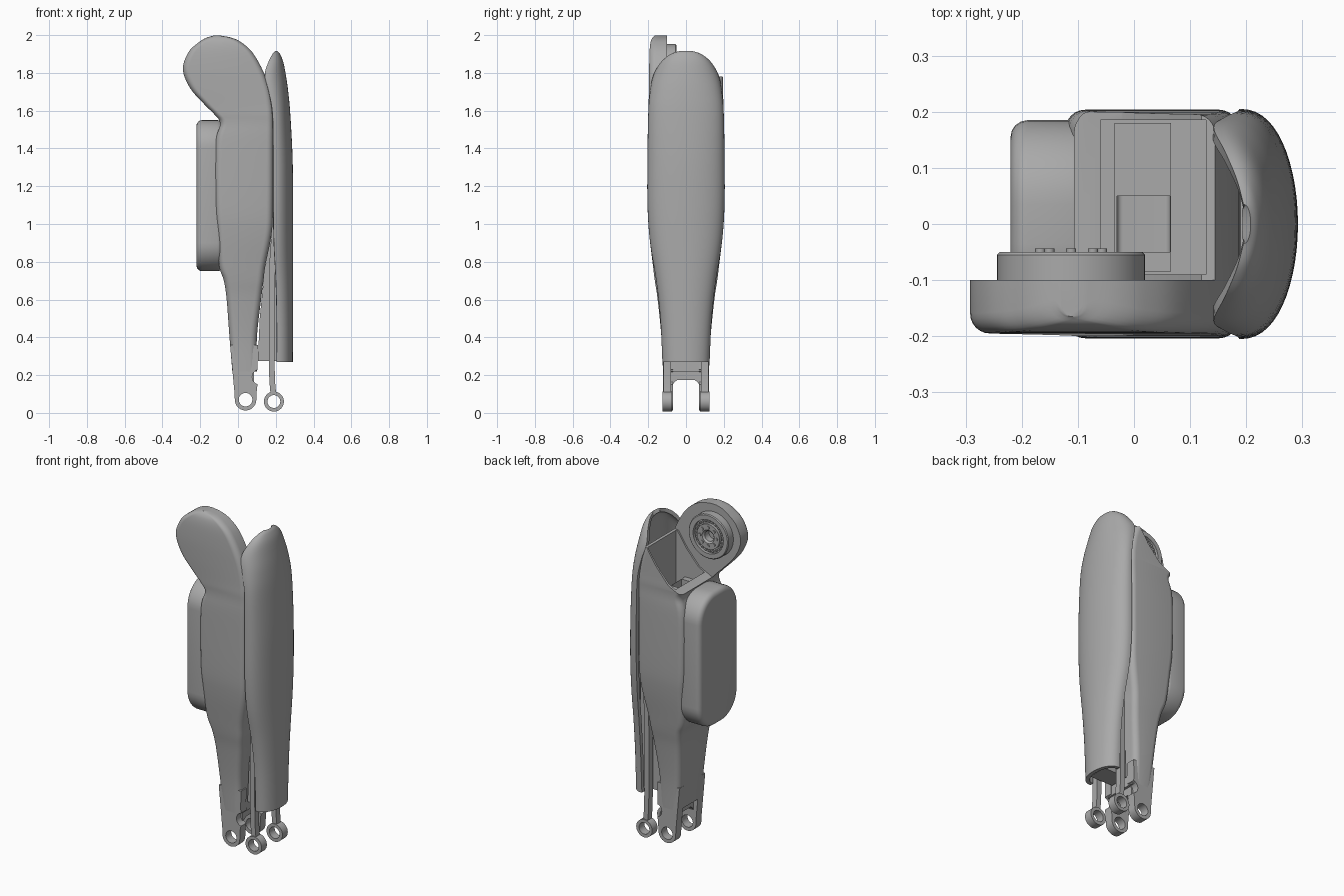
import bpy, bmesh, math
from mathutils import Vector

cube = bpy.data.objects.get("Cube")
if cube:
    bpy.data.objects.remove(cube, do_unlink=True)

grey = bpy.data.materials.new("satin grey")
grey.use_nodes = True
GREY = (0.4, 0.4, 0.4, 1)
grey.diffuse_color = GREY
grey.node_tree.nodes["Principled BSDF"].inputs["Base Color"].default_value = GREY


def activate(obj):
    bpy.ops.object.select_all(action='DESELECT')
    obj.select_set(True)
    bpy.context.view_layer.objects.active = obj


def finish(name, bm):
    bmesh.ops.recalc_face_normals(bm, faces=bm.faces)
    mesh = bpy.data.meshes.new(name)
    bm.to_mesh(mesh)
    bm.free()
    obj = bpy.data.objects.new(name, mesh)
    bpy.context.collection.objects.link(obj)
    mesh.materials.append(grey)
    return obj


def smooth(obj, angle=35):
    activate(obj)
    bpy.ops.object.shade_smooth_by_angle(angle=math.radians(angle))


def modify(obj, kind, **settings):
    mod = obj.modifiers.new(kind.title(), kind)
    for key, value in settings.items():
        setattr(mod, key, value)
    activate(obj)
    bpy.ops.object.modifier_apply(modifier=mod.name)


def cut(obj, cutter):
    modify(obj, 'BOOLEAN', operation='DIFFERENCE', solver='EXACT', object=cutter)
    bpy.data.objects.remove(cutter, do_unlink=True)


def prism(name, points, a, b, axis='y'):
    """Extrude an outline (x,z) along y, or (y,z) along x."""
    bm = bmesh.new()
    place = (lambda p, d: (p[0], d, p[1])) if axis == 'y' else (lambda p, d: (d, p[0], p[1]))
    near, far = [[bm.verts.new(place(p, d)) for p in points] for d in (a, b)]
    bm.faces.new(near)
    bm.faces.new(far)
    for i in range(len(points)):
        j = (i + 1) % len(points)
        bm.faces.new((near[i], near[j], far[j], far[i]))
    return finish(name, bm)


def box(name, x, y, z):
    return prism(name, [(x[0], z[0]), (x[1], z[0]), (x[1], z[1]), (x[0], z[1])], *y)


def arc(cx, cz, r, start=0, end=360, n=32):
    steps = [math.radians(start + (end - start) * i / n) for i in range(n + (end - start < 360))]
    return [(cx + r * math.cos(t), cz + r * math.sin(t)) for t in steps]


def rounded(x0, x1, y0, y1, r, n=6):
    r = min(r, (x1 - x0) * 0.48, (y1 - y0) * 0.48)
    corners = ((x1 - r, y1 - r), (x0 + r, y1 - r), (x0 + r, y0 + r), (x1 - r, y0 + r))
    return [p for k, (cx, cy) in enumerate(corners)
            for p in arc(cx, cy, r, 90 * k, 90 * k + 90, n)]


def spline(rows, steps=5):
    """Smooth rows of numbers by Catmull-Rom interpolation."""
    rows = [Vector(r) for r in rows]
    out = []
    for i in range(len(rows) - 1):
        a, b, c, d = rows[max(i - 1, 0)], rows[i], rows[i + 1], rows[min(i + 2, len(rows) - 1)]
        for s in range(steps):
            t = s / steps
            out.append(b + (c - a) * (t / 2) + (a * 2 - b * 5 + c * 4 - d) * (t * t / 2)
                       + (b * 3 - a - c * 3 + d) * (t ** 3 / 2))
    return out + [rows[-1]]


def loft(name, rings, closed=True):
    bm = bmesh.new()
    grid = [[bm.verts.new(p) for p in ring] for ring in rings]
    count = len(grid[0])
    for low, high in zip(grid, grid[1:]):
        for i in range(count if closed else count - 1):
            j = (i + 1) % count
            bm.faces.new((low[i], low[j], high[j], high[i]))
    if closed:
        bm.faces.new(grid[0])
        bm.faces.new(grid[-1])
    return finish(name, bm)


# Shin housing: height, left edge, right edge, half depth
HOUSING = [(.22, -.03, .10, .122), (.4, -.045, .10, .13), (.6, -.06, .122, .15),
           (.7, -.075, .135, .165), (.78, -.10, .145, .175), (.95, -.11, .178, .195),
           (1.1, -.12, .185, .203), (1.42, -.12, .187, .203), (1.53, -.095, .188, .2),
           (1.58, -.125, .187, .2), (1.63, -.175, .183, .198), (1.72, -.254, .166, .196),
           (1.82, -.292, .128, .195), (1.91, -.262, .075, .193), (1.96, -.21, .02, .188),
           (1.985, -.17, -.03, .178), (1.997, -.13, -.09, .165)]
rings = [[(x, y, z) for x, y in rounded(x0, x1, -w, w, .035)]
         for z, x0, x1, w in spline(HOUSING)]
housing = loft("shin_housing", rings)
# Open the knee side behind the front lobe, then hollow the top
slope = [(-.6, 1.56), (-.1, 1.56), (-.02, 1.6), (.06, 1.69), (.12, 1.78), (.4, 1.81),
         (.4, 2.3), (-.6, 2.3)]
cut(housing, prism("knee_cutter", slope, -.1, .4))
cut(housing, prism("cavity_cutter", [(-.06, 1.32), (.128, 1.32), (.128, 2.3), (-.06, 2.3)], -.09, .185))
smooth(housing)

# Motor pod with a flat rounded face
pod = prism("motor_pod", rounded(-.185, .185, .75, 1.55, .15, 10), -.22, -.08, 'x')
modify(pod, 'BEVEL', width=.03, segments=4, limit_method='ANGLE', angle_limit=math.radians(50))
smooth(pod)

# Mechanism inside the cavity
block = box("cavity_block", (-.035, .066), (-.085, .18), (1.3, 1.52))
cut(block, prism("pocket_cutter", rounded(-.03, .064, 1.44, 1.7, .01), -.05, .05))
smooth(block)

# Knee actuator disc turned around the y axis
KX, KZ = -.112, 1.82
TURNED = [(.03, -.12), (.03, -.06), (.04, -.05), (.075, -.05), (.075, -.068),
          (.1, -.068), (.1, -.05), (.127, -.05), (.132, -.055), (.132, -.12)]
rings = [[(KX + x, y, KZ + z) for x, z in arc(0, 0, r, n=48)] for r, y in TURNED]
smooth(loft("knee_actuator_disc", rings + rings[:1], True), 30)
for k in range(8):
    x, z = arc(KX, KZ, .055, n=8)[k]
    smooth(prism("knee_bolt", arc(x, z, .009, n=12), -.052, -.044))
for k in range(24):
    x, z = arc(KX, KZ, .088, n=24)[k]
    prism("disc_tooth", arc(x, z, .006, n=8), -.07, -.058)

# Ankle prongs and tie rods on both sides
PRONG = ([(.105, .36), (-.042, .36), (-.018, .1)] + arc(.04, .07, .057, 180, 360, 20)
         + [(.1, .13)] + arc(.115, .19, .04, 255, 105, 10) + [(.103, .26)])
ROD = spline([(.19, .08), (.18, .2), (.178, .5), (.182, .8), (.2, 1.05), (.205, 1.3)], 4)
for side in (-1, 1):
    prong = prism("ankle_prong", PRONG, side * .07, side * .122)
    cut(prong, prism("hole_cutter", arc(.04, .07, .036), side * .03, side * .2))
    smooth(prong)
    bar = [(x - .015, z) for x, z in ROD] + [(x + .015, z) for x, z in reversed(ROD)]
    rod = prism("tie_rod", bar, side * .08, side * .118)
    cut(rod, prism("eye_cutter", arc(.19, .06, .045), side * .03, side * .2))
    smooth(rod)
    eye = prism("rod_eye", arc(.19, .06, .053), side * .074, side * .124)
    cut(eye, prism("hole_cutter", arc(.19, .06, .034), side * .03, side * .2))
    smooth(eye)

# Bridge between the prongs
bridge = prism("ankle_bridge", [(-.08, .32), (-.08, .12), (-.065, .16), (-.045, .175),
                                (.045, .175), (.065, .16), (.08, .12), (.08, .32)], 0, .085, 'x')
smooth(bridge)

# Calf liner behind the rods
prism("calf_liner", [(.105, .275), (.26, .275), (.26, 1.2), (.19, 1.2), (.175, .95),
                     (.14, .75), (.115, .5)], -.06, .06)

# Calf shell: height, rim x, outer x, half width
SHELL = [(.27, .205, .29, .125), (.5, .205, .291, .136), (.7, .2, .292, .158),
         (.9, .19, .292, .19), (1.1, .187, .292, .204), (1.35, .187, .289, .204),
         (1.58, .183, .277, .2), (1.7, .163, .266, .191), (1.79, .142, .253, .172),
         (1.86, .162, .239, .13), (1.9, .183, .222, .08), (1.915, .195, .208, .035)]
rings = []
for z, rim, outer, w in spline(SHELL):
    angles = [math.pi * (i / 28 - .5) for i in range(29)]
    rings.append([(rim + (outer - rim) * math.cos(t) ** .85 if abs(t) < 1.57 else rim,
                   w * math.sin(t), z) for t in angles])
shell = loft("calf_shell", rings, closed=False)
# Wall thickness grows toward the inside
bm = bmesh.new()
bm.from_mesh(shell.data)
if sum(f.normal.x * f.calc_area() for f in bm.faces) < 0:
    bmesh.ops.reverse_faces(bm, faces=bm.faces)
bm.to_mesh(shell.data)
bm.free()
modify(shell, 'SOLIDIFY', thickness=.022, offset=-1)
smooth(shell, 40)
bpy.ops.object.select_all(action='DESELECT')
